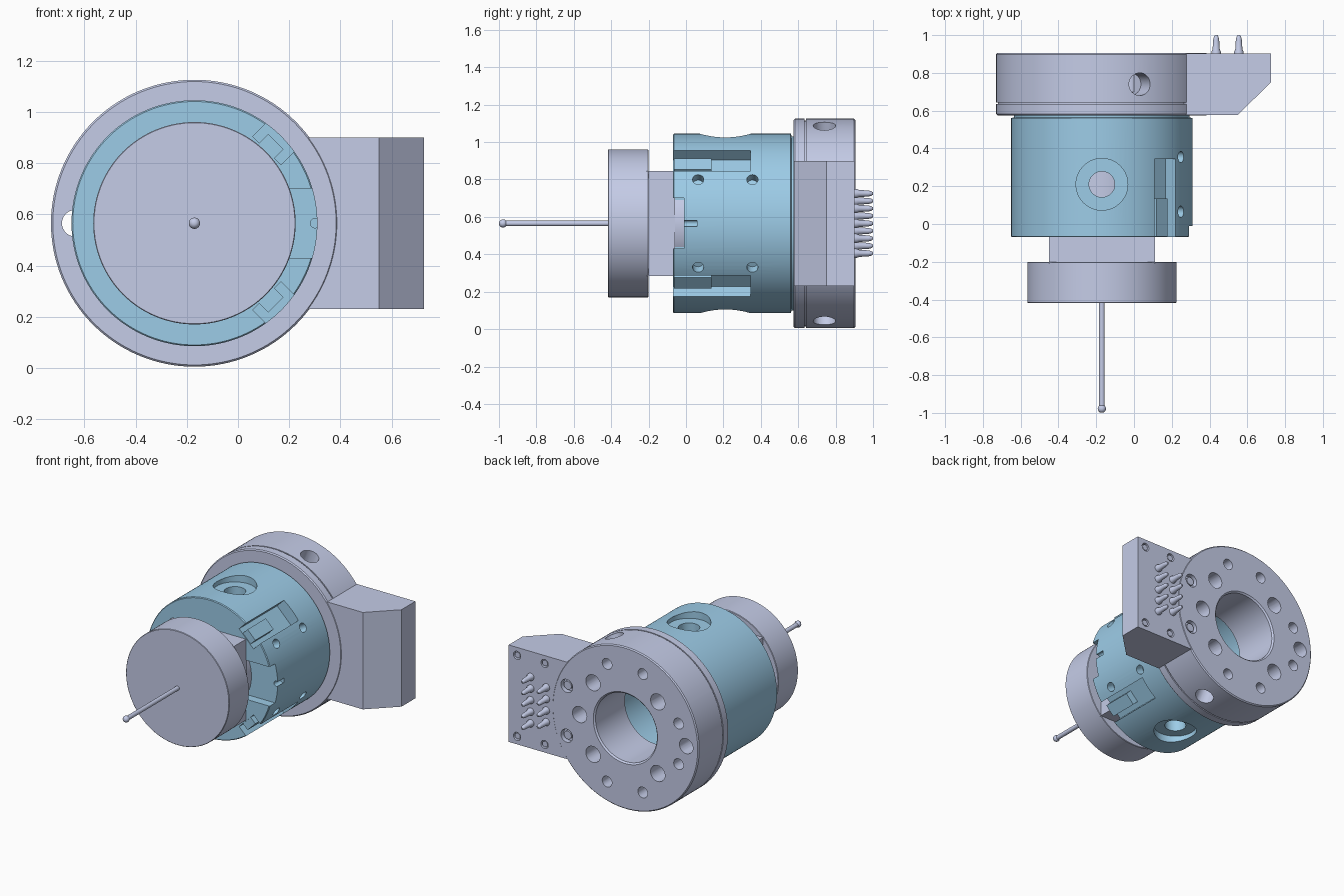
import bpy, bmesh, math
from mathutils import Vector, Matrix

if "Cube" in bpy.data.objects:
    bpy.data.objects.remove(bpy.data.objects["Cube"], do_unlink=True)

AX, AZ = -0.17, 0.565          # main axis, running along y
BACK = Vector((0, 1, 0))


def material(name, rgb):
    m = bpy.data.materials.new(name)
    m.use_nodes = True
    m.diffuse_color = (*rgb, 1)
    m.node_tree.nodes["Principled BSDF"].inputs["Base Color"].default_value = (*rgb, 1)
    return m


LILAC = material("pale lilac grey", (0.588, 0.638, 0.847))
TEAL = material("pale teal blue", (0.355, 0.638, 0.847))


def finish(name, bm, mat):
    bmesh.ops.recalc_face_normals(bm, faces=bm.faces)
    mesh = bpy.data.meshes.new(name)
    bm.to_mesh(mesh)
    bm.free()
    mesh.materials.append(mat)
    ob = bpy.data.objects.new(name, mesh)
    bpy.context.collection.objects.link(ob)
    return ob


def lathe(name, profile, mat, origin=(AX, 0, AZ), axis=BACK, n=96, ring=False):
    """Turn (radius, distance) points around an axis; ring joins last to first."""
    bm = bmesh.new()
    rot = Vector(axis).to_track_quat('Z', 'Y').to_matrix()
    rows = []
    for r, t in profile:
        rows.append([bm.verts.new(Vector(origin) + rot @ Vector((
            r * math.cos(2 * math.pi * i / n), r * math.sin(2 * math.pi * i / n), t)))
            for i in range(n)])
    pairs = list(zip(rows, rows[1:]))
    if ring:
        pairs.append((rows[-1], rows[0]))
    else:
        bm.faces.new(rows[0])
        bm.faces.new(rows[-1])
    for a, b in pairs:
        for i in range(n):
            j = (i + 1) % n
            bm.faces.new((a[i], a[j], b[j], b[i]))
    return finish(name, bm, mat)


def rod(name, r, t0, t1, mat, origin=(AX, 0, AZ), axis=BACK, n=32):
    return lathe(name, [(r, t0), (r, t1)], mat, origin, axis, n)


def box(name, lo, hi, mat, angle=0):
    """Box given around the main axis, then turned about it."""
    bm = bmesh.new()
    bmesh.ops.create_cube(bm, size=1)
    lo, hi = Vector(lo), Vector(hi)
    for v in bm.verts:
        v.co = (lo + hi) / 2 + v.co * (hi - lo)
    bm.transform(Matrix.Translation((AX, 0, AZ)) @ Matrix.Rotation(-math.radians(angle), 4, 'Y'))
    return finish(name, bm, mat)


def radial(deg):
    a = math.radians(deg)
    return Vector((math.cos(a), 0, math.sin(a)))


def cut(target, cutters):
    bpy.context.view_layer.objects.active = target
    for c in cutters:
        mod = target.modifiers.new("cut", 'BOOLEAN')
        mod.operation, mod.solver, mod.object = 'DIFFERENCE', 'EXACT', c
        bpy.ops.object.modifier_apply(modifier=mod.name)
        bpy.data.objects.remove(c, do_unlink=True)


def smooth(ob):
    bpy.ops.object.select_all(action='DESELECT')
    ob.select_set(True)
    bpy.context.view_layer.objects.active = ob
    bpy.ops.object.shade_smooth_by_angle(angle=math.radians(30))


# Rear mounting flange with a thin groove and a central bore
flange = lathe("mounting_flange", [
    (0.235, 0.575), (0.553, 0.575), (0.56, 0.582), (0.56, 0.634), (0.55, 0.634),
    (0.55, 0.642), (0.56, 0.642), (0.56, 0.898), (0.553, 0.905), (0.245, 0.905),
    (0.235, 0.895)], LILAC, ring=True, n=128)

# Wiring block, chamfered on its outer front edge
bm = bmesh.new()
outline = [(0.25, 0.578), (0.55, 0.578), (0.725, 0.75), (0.725, 0.902), (0.25, 0.902)]
low = [bm.verts.new((x, y, 0.23)) for x, y in outline]
high = [bm.verts.new((x, y, 0.9)) for x, y in outline]
bm.faces.new(low)
bm.faces.new(high)
for i in range(len(outline)):
    j = (i + 1) % len(outline)
    bm.faces.new((low[i], low[j], high[j], high[i]))
block = finish("wiring_block", bm, LILAC)


# Axial holes: (angle, distance from axis, radius, front end)
def axial(deg, dist, r, y0):
    return rod("hole", r, y0, 1.0, LILAC, Vector((AX, 0, AZ)) + radial(deg) * dist)


holes = [(d, 0.35, 0.055, 0.7) for d in (0, 45, -45, 135, -135)]
holes += [(d, 0.43, 0.037, 0.7) for d in (71, -71, 108, -108, 161, -161)]
holes += [(d, 0.48, 0.045, 0.87) for d in (21, -21)] + [(180, 0.465, 0.052, 0.5)]
corner_holes = [(x, z) for x in (0.45, 0.66) for z in (0.285, 0.845)]
side_holes = [rod("hole", 0.06, 0.42, 0.7, LILAC, (AX, 0.74, AZ), radial(d)) for d in (69, -69)]
notch = box("notch", (0.465, 0.5, -0.032), (0.7, 1, 0.032), LILAC, 145)
cut(flange, [axial(*h) for h in holes] + side_holes + [notch])
cut(block, [axial(*h) for h in holes if abs(h[0]) < 22]
    + [rod("hole", 0.235, 0.5, 1, LILAC, n=96)]
    + [rod("hole", 0.028, 0.88, 1, LILAC, (x, 0, z)) for x, z in corner_holes])

# Screws in the block corners and in the two shallow flange seats
for x, z in corner_holes:
    rod("block_screw", 0.02, 0.87, 0.897, LILAC, (x, 0, z))
for d in (21, -21):
    rod("flange_screw", 0.028, 0.86, 0.895, LILAC, Vector((AX, 0, AZ)) + radial(d) * 0.48)

# Two staggered columns of contact pins
pin = [(0.025, 0.895), (0.025, 0.912), (0.019, 0.925), (0.016, 0.975), (0.012, 0.992), (0.006, 1.0)]
for x, z0, count in ((0.555, 0.405, 5), (0.435, 0.445, 4)):
    for i in range(count):
        smooth(lathe("contact_pin", pin, LILAC, (x, 0, z0 + 0.08 * i), n=16))

# Hollow body housing
body = lathe("body_housing", [
    (0.28, -0.07), (0.475, -0.07), (0.48, -0.065), (0.48, 0.56), (0.465, 0.565),
    (0.465, 0.578), (0.28, 0.578)], TEAL, ring=True, n=128)
cutters = [box("slot", (0.4, -0.2, -0.078), (0.6, 0.345, 0.078), TEAL, d) for d in (45, 135, 225, 315)]
for d in (90, -90):             # counterbored ports above and below
    cutters.append(rod("seat", 0.137, 0.43, 0.6, TEAL, (AX, 0.21, AZ), radial(d), 64))
    cutters.append(rod("port", 0.068, 0.2, 0.6, TEAL, (AX, 0.21, AZ), radial(d), 48))
for d in (29.3, -29.3):         # small side holes
    for y in (0.065, 0.355):
        cutters.append(rod("hole", 0.03, 0.42, 0.6, TEAL, (AX, y, AZ), radial(d)))
cutters.append(box("front_notch", (0.25, -0.2, -0.135), (0.6, -0.01, 0.135), TEAL))
cutters.append(rod("notch_hole", 0.018, -0.1, 0.06, TEAL, (0.3, 0, AZ)))
cut(body, cutters)

# Guide keys in the corner slots
for d in (45, 135, 225, 315):
    box("slot_key", (0.38, -0.065, -0.042), (0.45, 0.135, 0.042), TEAL, d)

# Square neck, inner core and front disc
box("square_neck", (-0.28, -0.21, -0.28), (0.28, -0.06, 0.28), LILAC)
smooth(rod("inner_core", 0.276, -0.1, 0.3, LILAC, n=96))
smooth(lathe("front_disc", [(0.392, -0.418), (0.395, -0.415), (0.395, -0.203), (0.392, -0.2)], LILAC, n=128))

# Probe stem with a ball tip
smooth(rod("probe_stem", 0.015, -0.98, -0.41, LILAC, n=24))
ball = [(0.022 * math.sin(math.pi * k / 12), -0.978 - 0.022 * math.cos(math.pi * k / 12))
        for k in range(1, 12)]
smooth(lathe("probe_ball", ball, LILAC, n=24))

for ob in (flange, block, body):
    smooth(ob)
